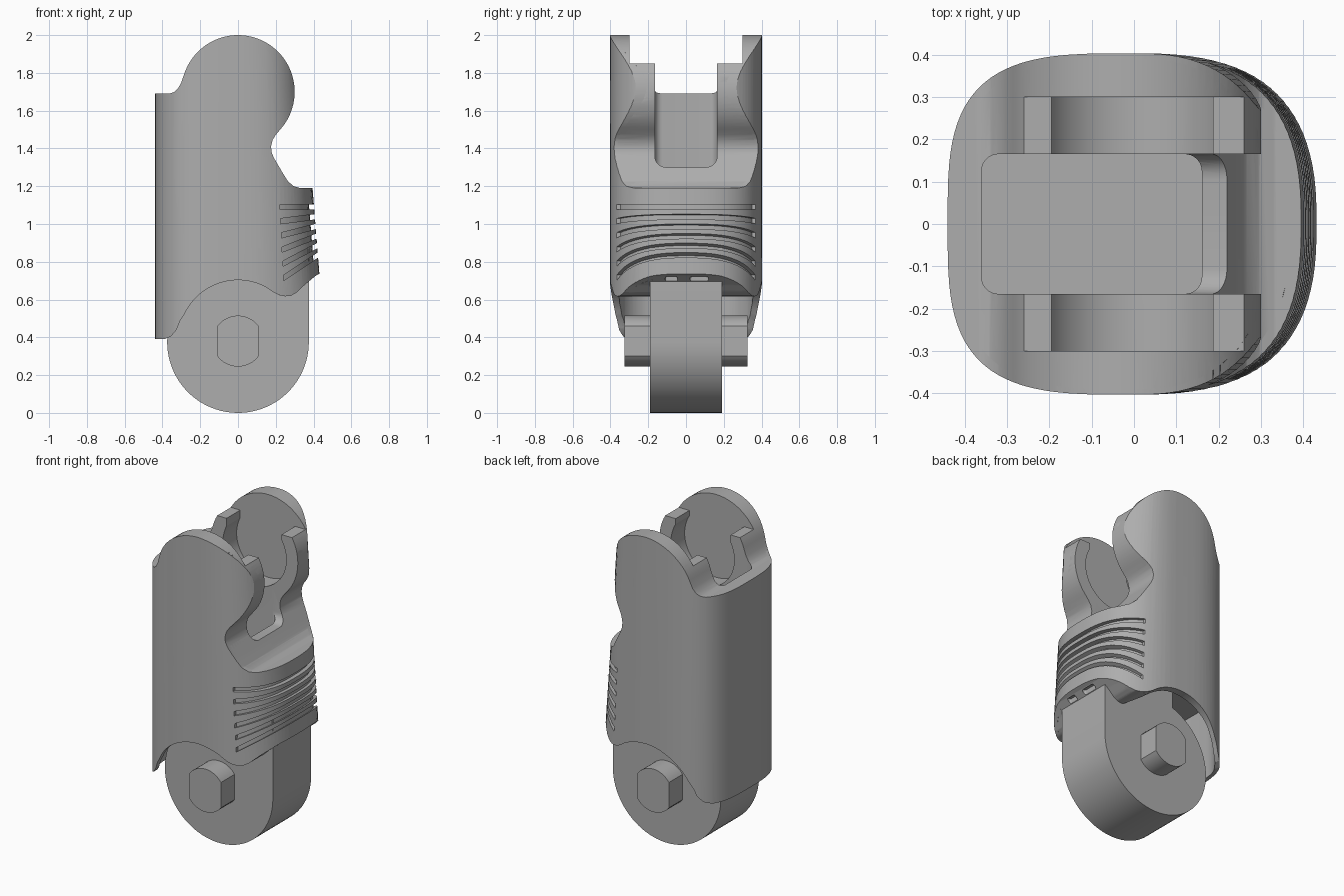
import bpy, bmesh
from math import sin, cos, pi, radians

cube = bpy.data.objects.get("Cube")
if cube:
    bpy.data.objects.remove(cube, do_unlink=True)

grey = bpy.data.materials.new("plain grey")
grey.use_nodes = True
colour = (0.42, 0.42, 0.42, 1)
grey.diffuse_color = colour
grey.node_tree.nodes["Principled BSDF"].inputs["Base Color"].default_value = colour


def loft(name, lower, upper):
    """Solid between two matching rings of 3D points."""
    bm = bmesh.new()
    a = [bm.verts.new(p) for p in lower]
    b = [bm.verts.new(p) for p in upper]
    n = len(a)
    bm.faces.new(a)
    bm.faces.new(b)
    for i in range(n):
        j = (i + 1) % n
        bm.faces.new((a[i], a[j], b[j], b[i]))
    bmesh.ops.recalc_face_normals(bm, faces=bm.faces[:])
    mesh = bpy.data.meshes.new(name)
    bm.to_mesh(mesh)
    bm.free()
    mesh.materials.append(grey)
    obj = bpy.data.objects.new(name, mesh)
    bpy.context.collection.objects.link(obj)
    return obj


def side_prism(name, pts, half):
    """Extrude an xz profile across y."""
    return loft(name, [(x, -half, z) for x, z in pts], [(x, half, z) for x, z in pts])


def arc(cx, cz, r, start, end, steps=24):
    angles = [radians(start + (end - start) * i / steps) for i in range(steps + 1)]
    return [(cx + r * cos(t), cz + r * sin(t)) for t in angles]


def rounded(x0, x1, y0, y1, r):
    return (arc(x1 - r, y1 - r, r, 0, 90, 8) + arc(x0 + r, y1 - r, r, 90, 180, 8)
            + arc(x0 + r, y0 + r, r, 180, 270, 8) + arc(x1 - r, y0 + r, r, 270, 360, 8))


def upright(name, pts, z0, z1):
    return loft(name, [(x, y, z0) for x, y in pts], [(x, y, z1) for x, y in pts])


def box(name, x0, x1, half, z0, z1):
    return side_prism(name, [(x0, z0), (x1, z0), (x1, z1), (x0, z1)], half)


def boolean(obj, other, operation):
    mod = obj.modifiers.new("cut", "BOOLEAN")
    mod.object = other
    mod.operation = operation
    mod.solver = "EXACT"
    bpy.context.view_layer.objects.active = obj
    bpy.ops.object.modifier_apply(modifier=mod.name)


def section_ring(z, grow):
    """Squarish plan outline, with the right side tapering upward."""
    ring = []
    for i in range(96):
        t = 2 * pi * (i + 0.5) / 96
        c, s = cos(t), sin(t)
        n = 2.6 if c > 0 else 3.4
        a = 0.43 - 0.08 * (z - 0.75) if c > 0 else 0.44
        x = (a + grow) * abs(c) ** (2 / n) * (1 if c > 0 else -1)
        y = (0.403 + grow * 0.5) * abs(s) ** (2 / n) * (1 if s > 0 else -1)
        ring.append((x, y, z))
    return ring


# Side outline: rear flap, hinge arch, grip, neck, round cheek, shoulder
outline = [(-0.5, 0.39), (-0.39, 0.39), (-0.355, 0.405), (-0.325, 0.44), (-0.305, 0.49)]
outline += arc(0, 0.39, 0.313, 155, 62)
outline += [(0.19, 0.637), (0.22, 0.623), (0.25, 0.617), (0.28, 0.62), (0.31, 0.637),
            (0.35, 0.675), (0.38, 0.7), (0.41, 0.725), (0.5, 0.775), (0.5, 1.19),
            (0.33, 1.19), (0.295, 1.2), (0.265, 1.225), (0.24, 1.265), (0.19, 1.35),
            (0.178, 1.38), (0.175, 1.41), (0.183, 1.445), (0.2, 1.472)]
outline += arc(0, 1.7, 0.3, -42, 162, 48)
outline += [(-0.302, 1.745), (-0.32, 1.715), (-0.34, 1.698), (-0.365, 1.69), (-0.5, 1.69)]
panel_outline = [(0.5, 0.55), (0.28, 0.655), (0.25, 0.66), (0.222, 0.675), (0.208, 0.71),
                 (0.173, 1.1), (0.178, 1.135), (0.2, 1.15), (0.5, 1.155)]

outline_tool = side_prism("outline_tool", outline, 1)
panel_tool = side_prism("panel_tool", panel_outline, 1)

# Pocket, front slot, pin sockets, hinge cavity and drain holes
slot = rounded(-0.165, 0.165, 1.3, 2.3, 0.06)
cavities = [
    upright("pocket_tool", rounded(-0.36, 0.16, -0.165, 0.165, 0.04), 1.0, 2.2),
    loft("slot_tool", [(0, y, z) for y, z in slot], [(0.6, y, z) for y, z in slot]),
    side_prism("socket_tool", arc(0, 1.7, 0.22, 0, 352.5, 47), 0.3),
    box("socket_mouth_tool", -0.195, 0.187, 0.3, 1.7, 2.2),
    box("lip_tool", -0.6, 0.6, 0.3, 1.85, 2.2),
    upright("hinge_cavity_tool", rounded(-0.41, 0.24, -0.355, 0.355, 0.2), -0.1, 0.85),
    upright("drain_a_tool", rounded(0.378, 0.405, -0.11, -0.045, 0.008), 0.6, 0.73),
    upright("drain_b_tool", rounded(0.378, 0.405, 0.02, 0.12, 0.012), 0.6, 0.73),
]

# Fanned grip grooves
grooves = []
for i in range(6):
    z0, z1 = 1.09 - 0.075 * i, 1.09 - 0.047 * i
    x0 = 0.222 + 0.004 * i
    grooves.append(side_prism("groove_tool", [
        (x0, z0 - 0.014), (0.6, z1 - 0.014 + (z1 - z0) * 0.7),
        (0.6, z1 + 0.014 + (z1 - z0) * 0.7), (x0, z0 + 0.014)], 1))


def shell(name, grow, limits, cuts):
    obj = loft(name, section_ring(-0.1, grow), section_ring(2.2, grow))
    for tool in limits:
        boolean(obj, tool, "INTERSECT")
    for tool in cuts:
        boolean(obj, tool, "DIFFERENCE")
    return obj


# The inner core forms the floor of the grooves cut through the skin and grip
parts = [
    shell("body_core", -0.026, [outline_tool], cavities),
    shell("body_skin", 0, [outline_tool], cavities + grooves),
    shell("grip_panel", 0.011, [outline_tool, panel_tool], cavities + grooves),
]
for tool in cavities + grooves + [outline_tool, panel_tool]:
    bpy.data.objects.remove(tool, do_unlink=True)

# Hinge knuckle and flat-sided pin
knuckle = arc(0, 0.375, 0.375, 110, 360, 60) + [(0.375, 0.9), (-0.128, 0.9)]
parts.append(side_prism("hinge_knuckle", knuckle, 0.19))
pin = arc(0, 0.38, 0.135, 36, 144, 16) + arc(0, 0.38, 0.135, 216, 324, 16)
parts.append(side_prism("hinge_pin", pin, 0.325))

bpy.ops.object.select_all(action="DESELECT")
for part in parts:
    part.select_set(True)
bpy.context.view_layer.objects.active = parts[0]
bpy.ops.object.shade_smooth_by_angle(angle=radians(25))
